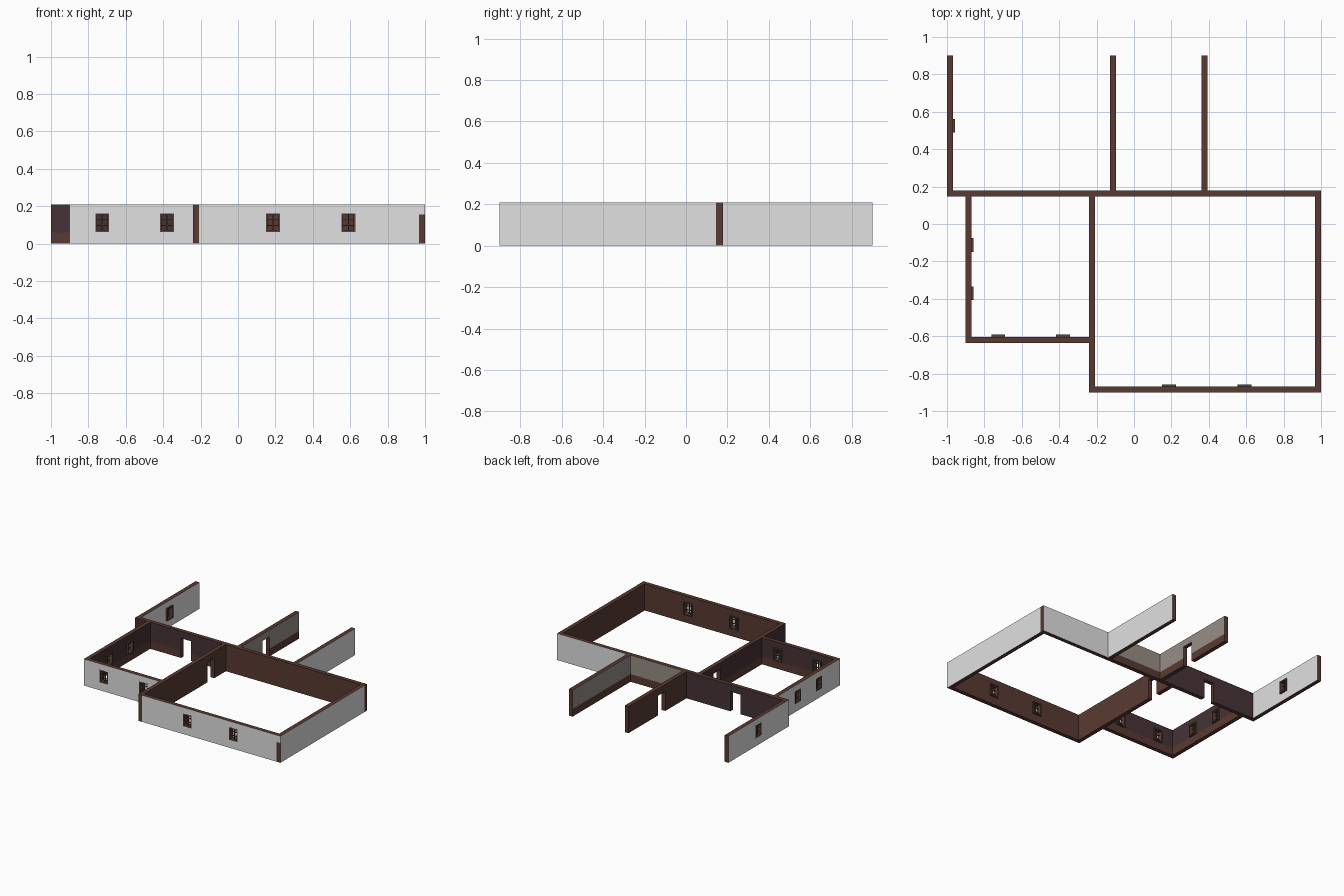
import bpy, bmesh

if "Cube" in bpy.data.objects:
    bpy.data.objects.remove(bpy.data.objects["Cube"])

H, T = 0.21, 0.032          # wall height and thickness
Z_BAND, Z_DOOR = 0.06, 0.155
WIN_Z = (0.065, 0.16)


def material(name, rgb):
    m = bpy.data.materials.new(name)
    m.diffuse_color = (*rgb, 1)
    m.use_nodes = True
    m.node_tree.nodes["Principled BSDF"].inputs["Base Color"].default_value = m.diffuse_color
    return m


MATS = [material("white_plaster", (0.75, 0.75, 0.75)),
        material("brown_wall", (0.10, 0.042, 0.032)),
        material("plum_wall", (0.062, 0.032, 0.037)),
        material("taupe_wall", (0.31, 0.27, 0.24)),
        material("window_wood", (0.10, 0.055, 0.038))]
WHITE, BROWN, PLUM, TAUPE, WOOD = range(5)


# colour rules: position along the wall and height -> material
def plain(i):
    return lambda a, z: i


def wainscot(i):
    return lambda a, z: BROWN if z < Z_BAND else i


def finish(name, bm):
    me = bpy.data.meshes.new(name)
    bm.to_mesh(me)
    bm.free()
    for m in MATS:
        me.materials.append(m)
    ob = bpy.data.objects.new(name, me)
    bpy.context.collection.objects.link(ob)


def wall(name, axis, a0, a1, c, neg, pos, doors=(), windows=(), inside=1,
         splits=(), start=plain(BROWN), end=plain(BROWN)):
    """Wall along an axis from a0 to a1, starting at cross position c."""
    holes = [(d - 0.044, d + 0.044, 0, Z_DOOR) for d in doors]
    holes += [(w - 0.034, w + 0.034, *WIN_Z) for w in windows]
    al = sorted({a0, a1, *splits, *[v for h in holes for v in h[:2]]})
    zl = sorted({0, H, Z_BAND, Z_DOOR, *WIN_Z})
    na, nz = len(al) - 1, len(zl) - 1
    mid = lambda l, i: (l[i] + l[i + 1]) / 2

    def solid(i, k):
        if not (0 <= i < na and 0 <= k < nz):
            return False
        a, z = mid(al, i), mid(zl, k)
        return not any(h[0] < a < h[1] and h[2] < z < h[3] for h in holes)

    bm = bmesh.new()

    def quad(pts, mat):
        vs = [bm.verts.new((a, b, z) if axis == 'x' else (b, a, z)) for a, b, z in pts]
        bm.faces.new(vs).material_index = mat

    d = c + T
    for i in range(na):
        for k in range(nz):
            if not solid(i, k):
                continue
            p, q, r, s = al[i], al[i + 1], zl[k], zl[k + 1]
            a, z = mid(al, i), mid(zl, k)
            quad([(p, c, r), (q, c, r), (q, c, s), (p, c, s)], neg(a, z))
            quad([(p, d, r), (p, d, s), (q, d, s), (q, d, r)], pos(a, z))
            if not solid(i - 1, k):
                quad([(p, c, r), (p, c, s), (p, d, s), (p, d, r)],
                     start(a, z) if i == 0 else BROWN)
            if not solid(i + 1, k):
                quad([(q, c, r), (q, d, r), (q, d, s), (q, c, s)],
                     end(a, z) if i == na - 1 else BROWN)
            if not solid(i, k - 1):
                quad([(p, c, r), (p, d, r), (q, d, r), (q, c, r)], BROWN)
            if not solid(i, k + 1):
                quad([(p, c, s), (q, c, s), (q, d, s), (p, d, s)], BROWN)
    bmesh.ops.remove_doubles(bm, verts=bm.verts, dist=1e-5)
    bmesh.ops.recalc_face_normals(bm, faces=bm.faces)
    finish(name, bm)
    for n, w in enumerate(windows):
        window(f"{name}_window_{n + 1}", axis, w, c, inside)


def window(name, axis, w, c, inside):
    """Frame with one upright and two cross bars, standing proud inside."""
    bm = bmesh.new()

    def bar(p, q, r, s, lo, hi):
        size, cen = (q - p, hi - lo, s - r), ((p + q) / 2, (lo + hi) / 2, (r + s) / 2)
        if axis == 'y':
            size, cen = (size[1], size[0], size[2]), (cen[1], cen[0], cen[2])
        for v in bmesh.ops.create_cube(bm, size=1)['verts']:
            v.co = [v.co[j] * size[j] + cen[j] for j in range(3)]

    z0, z1 = WIN_Z
    e, f = 0.037, 0.009
    lo, hi = (c - 0.001, c + T + 0.011) if inside > 0 else (c - 0.011, c + T + 0.001)
    for p in (w - e, w + e - f):
        bar(p, p + f, z0 - 0.002, z1 + 0.002, lo, hi)
    for r in (z0 - 0.002, z1 + 0.002 - f):
        bar(w - e + f, w + e - f, r, r + f, lo, hi)
    m = c + T / 2
    bar(w - 0.0025, w + 0.0025, z0 + 0.005, z1 - 0.005, m - 0.006, m + 0.006)
    for t in (1 / 3, 2 / 3):
        z = z0 + (z1 - z0) * t
        bar(w - e + f, w + e - f, z - 0.002, z + 0.002, m - 0.005, m + 0.005)
    for fc in bm.faces:
        fc.material_index = WOOD
    finish(name, bm)


Y0 = 0.146                  # front of the long cross wall
Y1 = Y0 + T


def cross_back(a, z):
    if a < -0.112:
        return PLUM
    return wainscot(TAUPE)(a, z) if a < 0.376 else WHITE


# long cross wall
wall("cross_wall", 'x', -1, 1, Y0,
     lambda a, z: wainscot(PLUM)(a, z) if a < -0.224 else BROWN, cross_back,
     doors=[-0.555], splits=[-0.224, -0.112, 0.376], start=plain(WHITE))

# rear walls
wall("rear_left_wall", 'y', Y1, 0.9, -1, plain(WHITE), plain(WHITE), windows=[0.525])
wall("rear_middle_wall", 'y', Y1, 0.9, -0.128, plain(BROWN), wainscot(TAUPE), doors=[0.485])
wall("rear_right_wall", 'y', Y1, 0.9, 0.36, wainscot(TAUPE), plain(WHITE))

# large room
wall("divider_wall", 'y', -0.9, Y0, -0.24, wainscot(PLUM), plain(BROWN), doors=[-0.042])
wall("large_room_front_wall", 'x', -0.24 + T, 1 - T, -0.9, plain(WHITE), plain(BROWN),
     windows=[0.187, 0.59])
wall("large_room_right_wall", 'y', -0.9, Y0, 1 - T, plain(BROWN), plain(WHITE),
     start=lambda a, z: BROWN if z < Z_DOOR else WHITE)

# small room
wall("small_room_left_wall", 'y', -0.635, Y0, -0.9, plain(WHITE), wainscot(PLUM),
     windows=[-0.37, -0.112], start=plain(WHITE))
wall("small_room_front_wall", 'x', -0.9 + T, -0.24, -0.635, plain(WHITE), wainscot(PLUM),
     windows=[-0.726, -0.38])
